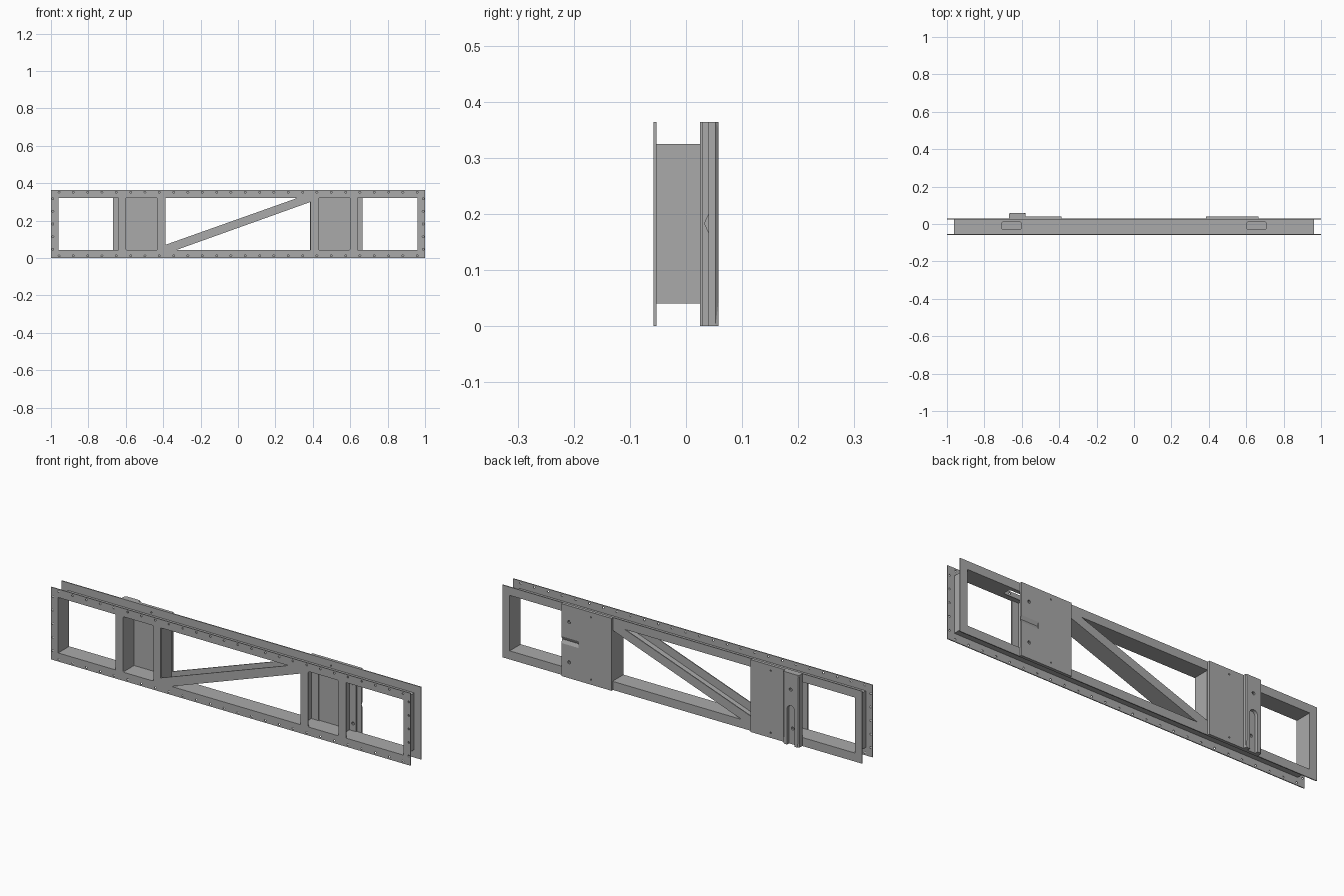
import bpy, bmesh
from math import pi, sin, cos

cube = bpy.data.objects.get("Cube")
if cube:
    bpy.data.objects.remove(cube)

steel = bpy.data.materials.new("grey_steel")
steel.use_nodes = True
grey = (0.4, 0.4, 0.4, 1)
steel.diffuse_color = grey
steel.node_tree.nodes["Principled BSDF"].inputs["Base Color"].default_value = grey

H = 0.364                    # overall height
LOW, HIGH = 0.043, 0.322     # window bottom and top
FRONT, BACK = -0.053, 0.025  # inner faces of the two sheets


def circle(x, y, r, n=10):
    return [(x + r * cos(2 * pi * i / n), y + r * sin(2 * pi * i / n)) for i in range(n)]


def rect(x0, x1, y0, y1, r=0.0):
    if not r:
        return [(x0, y0), (x1, y0), (x1, y1), (x0, y1)]
    pts = []
    centres = [(x1 - r, y1 - r), (x0 + r, y1 - r), (x0 + r, y0 + r), (x1 - r, y0 + r)]
    for q, (cx, cy) in enumerate(centres):
        for i in range(5):
            a = pi / 2 * (q + i / 4)
            pts.append((cx + r * cos(a), cy + r * sin(a)))
    return pts


def sheet(name, loops, lo, hi, upright=True):
    """Extrude an outline with holes, along y if upright, otherwise along z."""
    curve = bpy.data.curves.new(name, 'CURVE')
    curve.dimensions = '2D'
    curve.fill_mode = 'BOTH'
    curve.extrude = (hi - lo) / 2
    for loop in loops:
        spline = curve.splines.new('POLY')
        spline.points.add(len(loop) - 1)
        for p, (x, y) in zip(spline.points, loop):
            p.co = (x, y, 0, 1)
        spline.use_cyclic_u = True
    temp = bpy.data.objects.new("temp", curve)
    bpy.context.collection.objects.link(temp)
    bpy.context.view_layer.update()
    graph = bpy.context.evaluated_depsgraph_get()
    mesh = bpy.data.meshes.new_from_object(temp.evaluated_get(graph))
    bpy.data.objects.remove(temp)
    bm = bmesh.new()
    bm.from_mesh(mesh)
    bmesh.ops.remove_doubles(bm, verts=bm.verts, dist=1e-5)
    mid = (lo + hi) / 2
    for v in bm.verts:
        x, y, z = v.co
        v.co = (x, mid - z, y) if upright else (x, y, mid + z)
    bmesh.ops.recalc_face_normals(bm, faces=bm.faces)
    for f in bm.faces:
        f.smooth = False
    bm.to_mesh(mesh)
    bm.free()
    mesh.materials.clear()
    mesh.materials.append(steel)
    obj = bpy.data.objects.new(name, mesh)
    bpy.context.collection.objects.link(obj)
    return obj


# Window openings shared by the front and back sheets
windows = [[(-0.39, 0.07), (0.32, HIGH), (-0.39, HIGH)],
           [(-0.33, LOW), (0.388, LOW), (0.388, 0.30)]]
for a, b in ((0.64, 0.96), (0.43, 0.60)):
    r = 0.008 if a < 0.5 else 0
    windows += [rect(a, b, LOW, HIGH, r), rect(-b, -a, LOW, HIGH, r)]

# Front sheet with small fastener holes round its rim
holes = []
for i in range(26):
    x = -0.957 + i * 0.0766
    holes += [circle(x, 0.012, 0.005, 8), circle(x, H - 0.012, 0.005, 8)]
for i in range(5):
    z = 0.046 + i * 0.068
    holes += [circle(-0.99, z, 0.005, 8), circle(0.99, z, 0.005, 8)]
outline = rect(-1, 1, 0, H)
sheet("front_sheet", [outline] + windows + holes, -0.0575, FRONT)

# Back sheet, bored for the bolts of the end plates
bolts = {s: [circle(s * 0.622, z, 0.008) for z in (0.08, 0.282)] +
            [circle(s * 0.5, z, 0.004, 8) for z in (0.025, 0.338)] for s in (-1, 1)}
sheet("back_sheet", [outline] + windows + bolts[-1] + bolts[1], BACK, 0.03)

# Long webs between the sheets; the top one has two access slots
web = rect(-0.963, 0.963, FRONT, BACK)
slots = [rect(0.604, 0.707, -0.03, 0.011, 0.008), rect(-0.707, -0.604, -0.03, 0.011, 0.008)]
sheet("top_web", [web] + slots, HIGH, 0.325, upright=False)
sheet("bottom_web", [web], 0.04, LOW, upright=False)

# Upright webs and the web of the diagonal brace
for side, s in (("left", 1), ("right", -1)):
    for part, x in (("end", 0.9615), ("outer", 0.601), ("inner", 0.3895)):
        sheet(f"{side}_{part}_web",
              [rect(s * x - 0.0015, s * x + 0.0015, LOW, HIGH)], FRONT, BACK)
sheet("brace_web", [[(-0.33, LOW), (0.388, 0.30), (0.388, 0.3035), (-0.339, LOW)]], FRONT, BACK)

# Back plates
left_plate = sheet("left_back_plate", [rect(0.385, 0.665, 0, H)] + bolts[1], 0.03, 0.041)
sheet("right_back_plate", [rect(-0.668, -0.388, 0, H)] + bolts[-1], 0.03, 0.041)

# V groove running in from the outer edge of the left plate
bm = bmesh.new()
profile = [(0.047, 0.213), (0.033, 0.183), (0.047, 0.153)]
face = bm.faces.new([bm.verts.new((0.57, y, z)) for y, z in profile])
ext = bmesh.ops.extrude_face_region(bm, geom=[face])["geom"]
bmesh.ops.translate(bm, vec=(0.12, 0, 0),
                    verts=[g for g in ext if isinstance(g, bmesh.types.BMVert)])
bmesh.ops.recalc_face_normals(bm, faces=bm.faces)
mesh = bpy.data.meshes.new("groove_cutter")
bm.to_mesh(mesh)
bm.free()
mesh.materials.append(steel)
cutter = bpy.data.objects.new("groove_cutter", mesh)
cutter.hide_render = True
bpy.context.collection.objects.link(cutter)
mod = left_plate.modifiers.new("groove", 'BOOLEAN')
mod.object = cutter
mod.operation = 'DIFFERENCE'
mod.solver = 'EXACT'
bpy.context.view_layer.update()
graph = bpy.context.evaluated_depsgraph_get()
cut = bpy.data.meshes.new_from_object(left_plate.evaluated_get(graph))
left_plate.modifiers.clear()
left_plate.data = cut
bpy.data.objects.remove(cutter)

# Raised guide rib with a slot open at the bottom
cx, r = -0.623, 0.021
arch = [(cx + r * cos(pi * i / 10), 0.18 + r * sin(pi * i / 10)) for i in range(11)]
rib = [(-0.58, 0), (-0.58, H), (-0.668, H), (-0.668, 0), (cx - r, 0)] + arch[::-1] + [(cx + r, 0)]
guide = sheet("guide_rib", [rib, circle(-0.622, 0.282, 0.008)], 0.041, 0.0575)

# Chamfer the two long outer edges of the rib
bm = bmesh.new()
bm.from_mesh(guide.data)
edges = [e for e in bm.edges if all(v.co.y > 0.057 and (v.co.x < -0.667 or v.co.x > -0.581)
                                    for v in e.verts) and e.calc_length() > 0.3
         and abs(e.verts[0].co.x - e.verts[1].co.x) < 0.01]
bmesh.ops.bevel(bm, geom=edges, offset=0.005, segments=1, affect='EDGES')
bm.to_mesh(guide.data)
bm.free()
